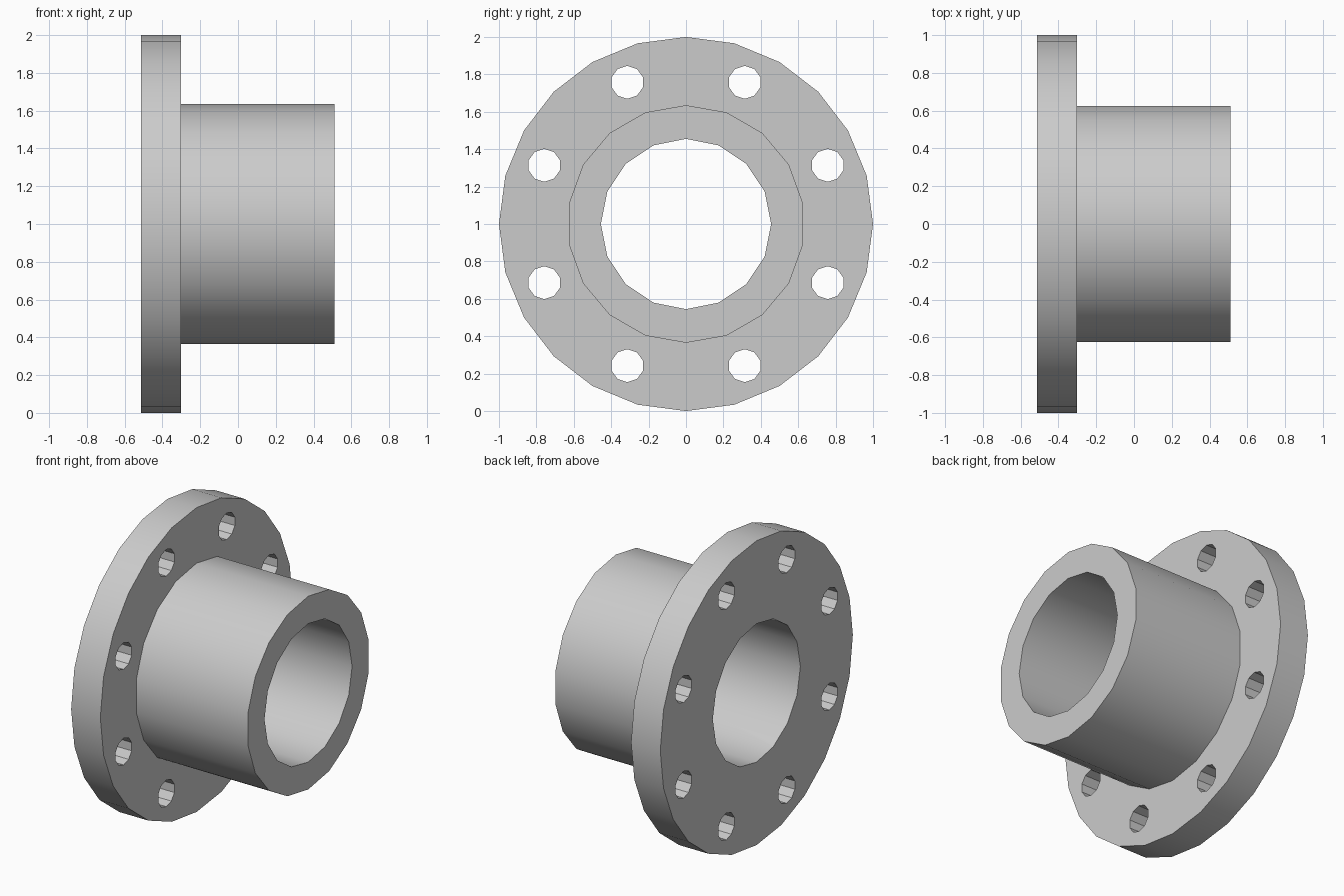
import bpy, bmesh
from math import sin, cos, pi, radians

cube = bpy.data.objects.get("Cube")
if cube:
    bpy.data.objects.remove(cube, do_unlink=True)

LEFT, STEP, RIGHT = -0.513, -0.301, 0.511
CENTRE_Z = 1.0

steel = bpy.data.materials.new("grey_steel")
steel.use_nodes = True
grey = (0.6, 0.6, 0.6, 1)
steel.diffuse_color = grey
steel.node_tree.nodes["Principled BSDF"].inputs["Base Color"].default_value = grey


def add_prism(bm, radius, sides, x0, x1, y=0, z=0):
    """Prism along x with one corner pointing straight up."""
    rings = []
    for x in (x0, x1):
        rings.append([bm.verts.new((x, y + radius * sin(2 * pi * i / sides),
                                    CENTRE_Z + z + radius * cos(2 * pi * i / sides)))
                      for i in range(sides)])
    a, b = rings
    bm.faces.new(a)
    bm.faces.new(b)
    for i in range(sides):
        j = (i + 1) % sides
        bm.faces.new((a[i], a[j], b[j], b[i]))


def make_object(name, prisms):
    bm = bmesh.new()
    for prism in prisms:
        add_prism(bm, *prism)
    bmesh.ops.recalc_face_normals(bm, faces=bm.faces)
    mesh = bpy.data.meshes.new(name)
    bm.to_mesh(mesh)
    bm.free()
    mesh.materials.append(steel)
    obj = bpy.data.objects.new(name, mesh)
    bpy.context.collection.objects.link(obj)
    return obj


def combine(target, tool, operation):
    """Apply a boolean and remove the tool object."""
    mod = target.modifiers.new(operation.lower(), "BOOLEAN")
    mod.operation, mod.object, mod.solver = operation, tool, "EXACT"
    tool.hide_render = True
    bpy.context.view_layer.objects.active = target
    bpy.ops.object.modifier_apply(modifier=mod.name)
    bpy.data.objects.remove(tool, do_unlink=True)


# Flange disc joined to the hub sleeve
flange = make_object("flanged_hub", [(1.0, 24, LEFT, STEP)])
hub = make_object("hub_sleeve", [(0.635, 18, STEP - 0.1, RIGHT)])
combine(flange, hub, "UNION")

# Central bore through the full length
bore = make_object("bore_cutter", [(0.455, 16, LEFT - 0.1, RIGHT + 0.1)])
combine(flange, bore, "DIFFERENCE")

# Ring of eight bolt holes
angles = [radians(22.5 + 45 * i) for i in range(8)]
bolts = make_object("bolt_hole_cutter",
                    [(0.088, 10, LEFT - 0.1, STEP + 0.1, 0.82 * sin(a), 0.82 * cos(a))
                     for a in angles])
combine(flange, bolts, "DIFFERENCE")

# Smooth round walls with crisp rims
bpy.ops.object.select_all(action="DESELECT")
flange.select_set(True)
bpy.context.view_layer.objects.active = flange
bpy.ops.object.shade_smooth_by_angle(angle=radians(30))
